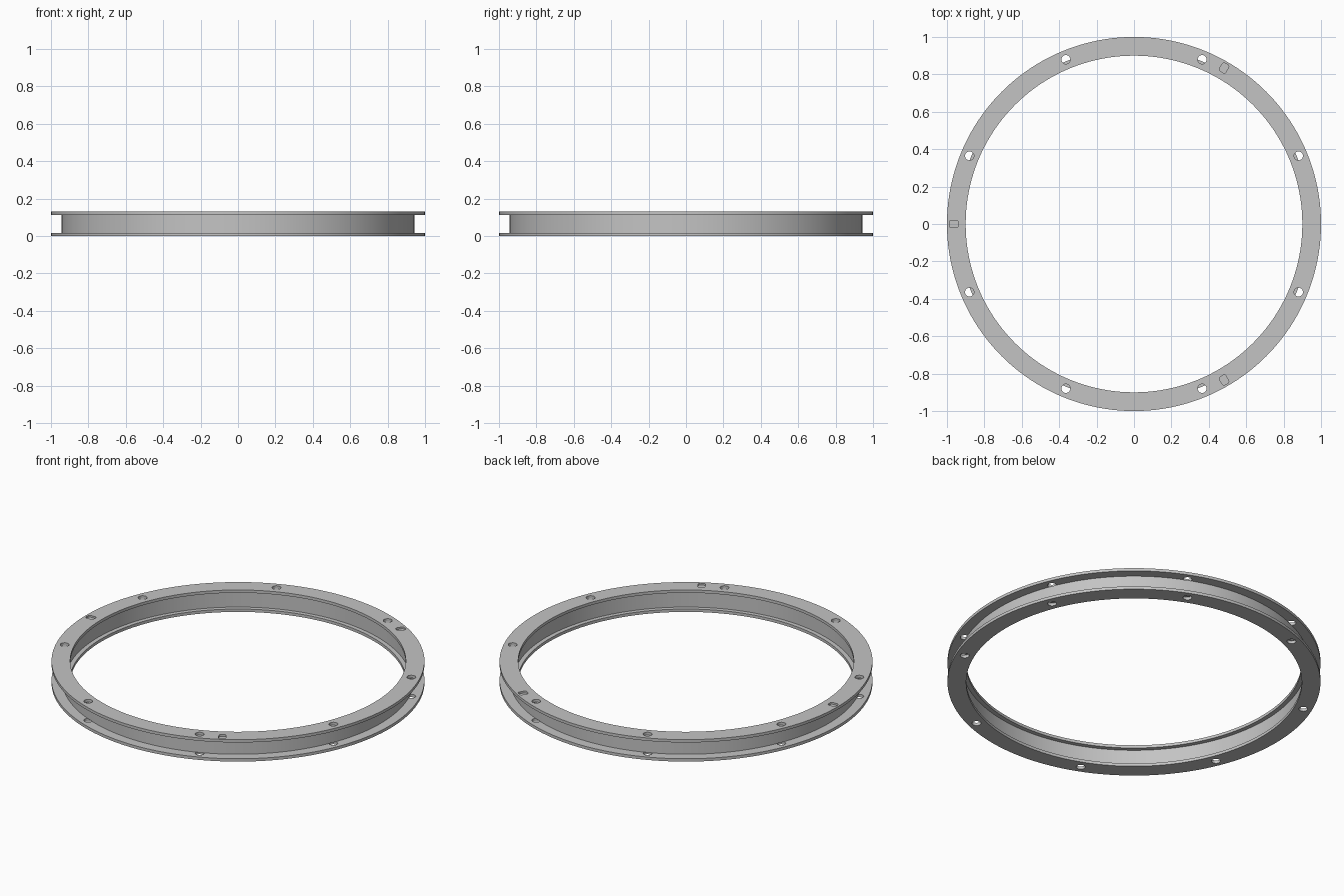
import bpy
import bmesh
import math
from mathutils import Matrix

cube = bpy.data.objects.get("Cube")
if cube:
    bpy.data.objects.remove(cube, do_unlink=True)

HEIGHT = 0.13
FLANGE = 0.017            # flange thickness
R_OUT, R_IN = 1.0, 0.9    # flange radii
WEB_OUT, WEB_IN = 0.943, 0.925
SEGMENTS = 160

grey = bpy.data.materials.new("satin grey")
grey.use_nodes = True
colour = (0.55, 0.55, 0.55, 1)
grey.diffuse_color = colour
grey.node_tree.nodes["Principled BSDF"].inputs["Base Color"].default_value = colour


def make_object(name, bm):
    bmesh.ops.recalc_face_normals(bm, faces=bm.faces)
    mesh = bpy.data.meshes.new(name)
    bm.to_mesh(mesh)
    bm.free()
    mesh.materials.append(grey)
    obj = bpy.data.objects.new(name, mesh)
    bpy.context.collection.objects.link(obj)
    return obj


def ring(name, r_in, r_out, z0, z1):
    """Rectangular section swept round the z axis."""
    bm = bmesh.new()
    section = [(r_in, z0), (r_out, z0), (r_out, z1), (r_in, z1)]
    loops = []
    for i in range(SEGMENTS):
        a = 2 * math.pi * i / SEGMENTS
        loops.append([bm.verts.new((r * math.cos(a), r * math.sin(a), z)) for r, z in section])
    for i in range(SEGMENTS):
        here, there = loops[i], loops[(i + 1) % SEGMENTS]
        for k in range(4):
            n = (k + 1) % 4
            bm.faces.new((here[k], there[k], there[n], here[n]))
    return make_object(name, bm)


def add_prism(bm, outline, radius, angle, z0, z1):
    """Upright prism placed on the ring, outline x pointing outward."""
    place = Matrix.Rotation(angle, 4, 'Z') @ Matrix.Translation((radius, 0, z0))
    base = bm.faces.new([bm.verts.new(place @ Matrix.Translation((x, y, 0)).translation)
                         for x, y in outline])
    top = bmesh.ops.extrude_face_region(bm, geom=[base])
    verts = [v for v in top["geom"] if isinstance(v, bmesh.types.BMVert)]
    bmesh.ops.translate(bm, verts=verts, vec=(0, 0, z1 - z0))


def rounded_outline(half_x, half_y, corner, steps):
    """Rounded rectangle; equal sizes give a circle."""
    points = []
    for q, (sx, sy) in enumerate([(1, 1), (-1, 1), (-1, -1), (1, -1)]):
        for s in range(steps):
            a = math.pi / 2 * (q + (s + 0.5) / steps)
            points.append((sx * (half_x - corner) + corner * math.cos(a),
                           sy * (half_y - corner) + corner * math.sin(a)))
    return points


def cut(obj, bm):
    cutter = make_object("cutter", bm)
    cutter.hide_render = True
    mod = obj.modifiers.new("cut", 'BOOLEAN')
    mod.operation = 'DIFFERENCE'
    mod.solver = 'EXACT'
    mod.object = cutter
    bpy.context.view_layer.objects.active = obj
    bpy.ops.object.modifier_apply(modifier=mod.name)
    bpy.data.objects.remove(cutter, do_unlink=True)


# Flanges and the thin wall joining them
bottom_flange = ring("bottom_flange", R_IN, R_OUT, 0, FLANGE)
top_flange = ring("top_flange", R_IN, R_OUT, HEIGHT - FLANGE, HEIGHT)
web = ring("web_wall", WEB_IN, WEB_OUT, FLANGE, HEIGHT - FLANGE)

# Eight bolt holes through each flange
hole = rounded_outline(0.024, 0.024, 0.024, 6)
for flange, z0 in ((bottom_flange, 0), (top_flange, HEIGHT - FLANGE)):
    bm = bmesh.new()
    for i in range(8):
        add_prism(bm, hole, 0.952, math.radians(22.5 + 45 * i), z0 - 0.02, z0 + FLANGE + 0.02)
    cut(flange, bm)

# Three shallow locating pockets in the top face
pocket = rounded_outline(0.025, 0.02, 0.012, 4)
bm = bmesh.new()
for degrees in (60, 180, 300):
    add_prism(bm, pocket, 0.963, math.radians(degrees), HEIGHT - 0.011, HEIGHT + 0.02)
cut(top_flange, bm)

# Smooth round walls with crisp rims
bpy.ops.object.select_all(action='DESELECT')
for obj in (bottom_flange, top_flange, web):
    obj.select_set(True)
bpy.context.view_layer.objects.active = web
bpy.ops.object.shade_smooth_by_angle(angle=math.radians(35))
